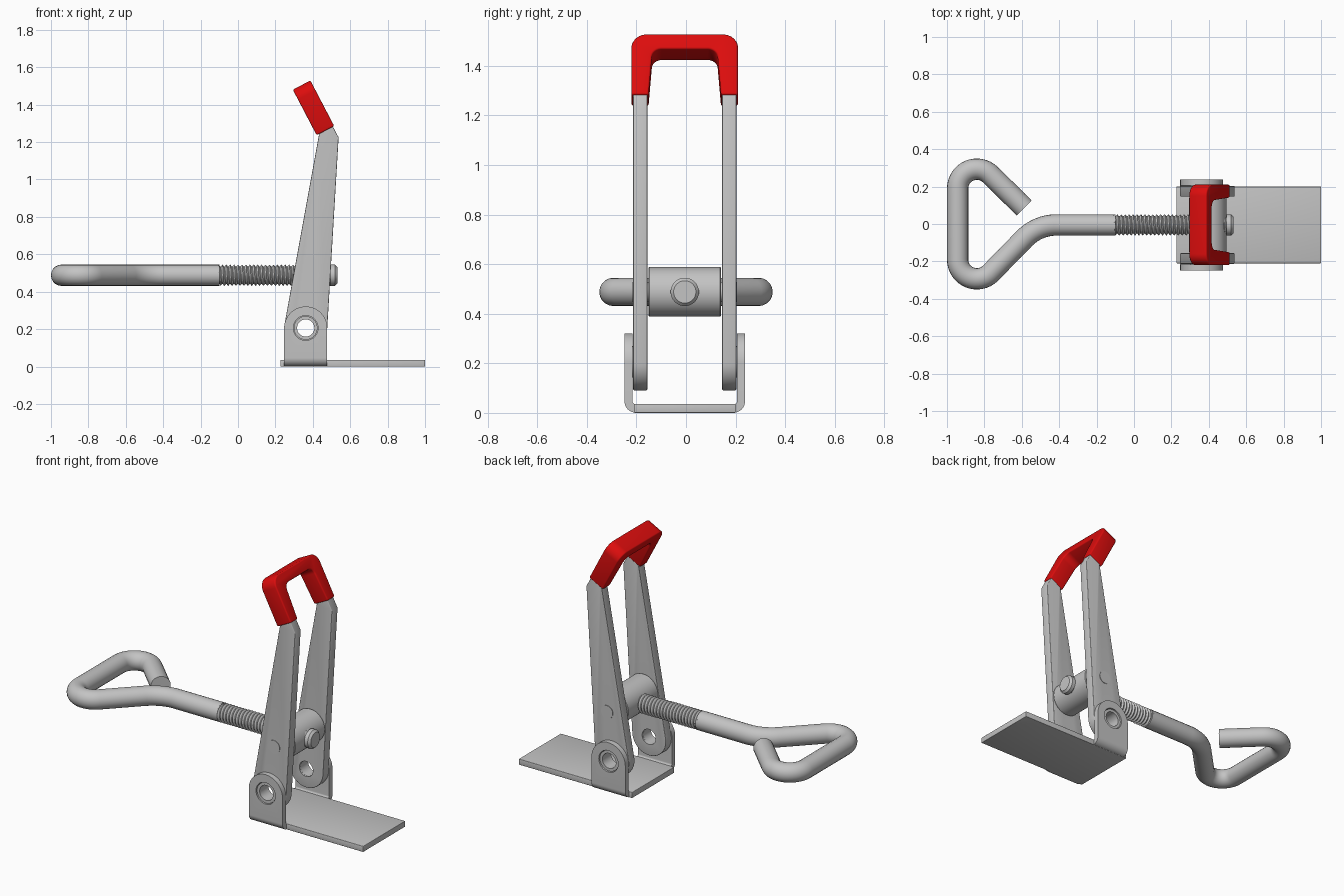
import bpy, bmesh, math
from mathutils import Vector

if "Cube" in bpy.data.objects:
    bpy.data.objects.remove(bpy.data.objects["Cube"])

CY = -0.005                      # centre line of the clamp in y
ROD_Z, PIN_X = 0.488, 0.395      # rod height, cross barrel position
PIV = (0.362, 0.206)             # pivot of lever on bracket (x, z)


def material(name, rgb):
    m = bpy.data.materials.new(name)
    m.diffuse_color = (*rgb, 1)
    m.use_nodes = True
    m.node_tree.nodes["Principled BSDF"].inputs["Base Color"].default_value = m.diffuse_color
    return m


steel = material("steel_grey", (0.55, 0.55, 0.55))
red = material("grip_red", (0.72, 0.004, 0.004))


def finish(name, bm, mat):
    bmesh.ops.remove_doubles(bm, verts=bm.verts, dist=1e-5)
    bmesh.ops.recalc_face_normals(bm, faces=bm.faces)
    me = bpy.data.meshes.new(name)
    bm.to_mesh(me)
    bm.free()
    me.materials.append(mat)
    ob = bpy.data.objects.new(name, me)
    bpy.context.collection.objects.link(ob)
    return ob


def arc(cx, cy, r, a0, a1, n=16):
    return [(cx + r * math.cos(math.radians(a0 + (a1 - a0) * i / n)),
             cy + r * math.sin(math.radians(a0 + (a1 - a0) * i / n))) for i in range(n + 1)]


def rounded(pts, n=8):
    """Closed outline of (a, b, radius) with filleted corners."""
    out = []
    for i, (a, b, r) in enumerate(pts):
        p = Vector((a, b))
        if r == 0:
            out.append(p)
            continue
        u = (Vector(pts[i - 1][:2]) - p).normalized()
        v = (Vector(pts[(i + 1) % len(pts)][:2]) - p).normalized()
        half = u.angle(v) / 2
        c = p + (u + v).normalized() * (r / math.sin(half))
        s, e = p + u * (r / math.tan(half)) - c, p + v * (r / math.tan(half)) - c
        for k in range(n + 1):
            d = s.lerp(e, k / n)
            out.append(c + d.normalized() * r)
    return [tuple(p) for p in out]


def prism(name, pts, to3d, lo, hi, mat, bevel=0):
    bm = bmesh.new()
    a, b = ([bm.verts.new(to3d(p[0], p[1], d)) for p in pts] for d in (lo, hi))
    bm.faces.new(a)
    bm.faces.new(b)
    for i in range(len(pts)):
        j = (i + 1) % len(pts)
        bm.faces.new((a[i], a[j], b[j], b[i]))
    ob = finish(name, bm, mat)
    if bevel:
        m = ob.modifiers.new("bevel", 'BEVEL')
        m.width, m.segments, m.limit_method = bevel, 3, 'ANGLE'
        m.angle_limit = math.radians(40)
        apply(ob, m)
    return ob


def apply(ob, mod):
    bpy.context.view_layer.objects.active = ob
    bpy.ops.object.modifier_apply(modifier=mod.name)


def boolean(ob, cutter, op):
    m = ob.modifiers.new("cut", 'BOOLEAN')
    m.object, m.operation, m.solver = cutter, op, 'EXACT'
    apply(ob, m)
    bpy.data.objects.remove(cutter)


def lathe(name, profile, to3d, mat, closed=False, n=48):
    """Spin (distance, radius) points; to3d maps distance, u, v to space."""
    bm = bmesh.new()
    rings = [[bm.verts.new(to3d(d, r * math.cos(2 * math.pi * j / n), r * math.sin(2 * math.pi * j / n)))
              for j in range(n)] for d, r in profile]
    for i in range(len(rings) - (0 if closed else 1)):
        p, q = rings[i], rings[(i + 1) % len(rings)]
        for j in range(n):
            k = (j + 1) % n
            bm.faces.new((p[j], p[k], q[k], q[j]))
    return finish(name, bm, mat)


def side_view(a, b, d):          # outline in x/z, depth in y
    return (a, CY + d, b)


def end_view(a, b, d):           # outline in y/z, depth in x
    return (d, CY + a, b)


def about(x, z):                 # lathe axis along y
    return lambda d, u, v: (x + u, CY + d, z + v)


def along_rod(d, u, v):          # lathe axis along x
    return (d, CY + u, ROD_Z + v)


# base plate
prism("base_plate", [(-0.205, 0), (0.205, 0), (0.205, 0.036), (-0.205, 0.036)],
      end_view, 0.227, 1.0, steel, 0.003)

# folded bracket: U section trimmed to the ear silhouette, then drilled
u_section = rounded([(-0.243, 0.5, 0), (-0.243, 0.001, 0.045), (0.243, 0.001, 0.045), (0.243, 0.5, 0),
                     (0.211, 0.5, 0), (0.211, 0.034, 0.014), (-0.211, 0.034, 0.014), (-0.211, 0.5, 0)])
bracket = prism("pivot_bracket", u_section, end_view, 0.2, 0.55, steel)
ear = [(PIV[0] - 0.115, -0.1), (PIV[0] + 0.115, -0.1)] + arc(*PIV, 0.115, 0, 180, 32)
boolean(bracket, prism("ear_shape", ear, side_view, -0.4, 0.4, steel), 'INTERSECT')
boolean(bracket, prism("ear_drill", arc(*PIV, 0.066, 0, 352.5, 47), side_view, -0.4, 0.4, steel), 'DIFFERENCE')

# lever arms, rivets
arm = arc(*PIV, 0.115, 170, 357, 28) + [(0.538, 1.225), (0.445, 1.40), (0.340, 1.417), (0.433, 1.24)]
for s, side in ((-1, "front"), (1, "back")):
    ob = prism("lever_arm_" + side, arm, side_view, s * 0.151, s * 0.208, steel, 0.004)
    boolean(ob, prism("arm_drill", arc(*PIV, 0.0465, 0, 352.5, 47), side_view, -0.4, 0.4, steel), 'DIFFERENCE')
    lathe("pivot_rivet_" + side, [(s * 0.16, 0.046), (s * 0.16, 0.063), (s * 0.236, 0.063), (s * 0.236, 0.046)],
          about(*PIV), steel, closed=True)

# red grip: U shape in the tilted plane of the lever top
up, out = Vector((-0.463, 0, 0.886)), Vector((0.886, 0, 0.463))
origin = Vector((0.4675, CY, 1.261))
grip = rounded([(-0.215, 0, 0), (-0.215, 0.275, 0.06), (0.215, 0.275, 0.06), (0.215, 0, 0),
                (0.146, 0, 0), (0.13, 0.208, 0.04), (-0.13, 0.208, 0.04), (-0.146, 0, 0)])
prism("red_grip", grip, lambda a, b, d: origin + Vector((0, a, 0)) + up * b + out * d,
      -0.053, 0.053, red, 0.008)

# cross barrel and its pin
lathe("cross_barrel", [(-0.147, 0), (-0.147, 0.096), (-0.143, 0.1), (0.143, 0.1), (0.147, 0.096), (0.147, 0)],
      about(PIN_X, ROD_Z), steel)
lathe("barrel_pin", [(-0.211, 0), (-0.211, 0.04), (0.211, 0.04), (0.211, 0)], about(PIN_X, ROD_Z), steel)

# threaded part of the rod: core, helical ridge, chamfered tip
lathe("thread_core", [(-0.12, 0), (-0.12, 0.047), (0.51, 0.047), (0.51, 0)], along_rod, steel)
bm = bmesh.new()
pitch, n = 0.021, 32
count = int(0.62 / pitch) * n
crest, root = [], []
for k in range(count):
    a = 2 * math.pi * k / n
    for row, r, shift in ((crest, 0.057, 0), (root, 0.045, pitch / 2)):
        row.append(bm.verts.new(along_rod(-0.11 + pitch * k / n + shift, r * math.cos(a), r * math.sin(a))))
for k in range(count - 1):
    bm.faces.new((crest[k], crest[k + 1], root[k + 1], root[k]))
    if k + n + 1 < count:
        bm.faces.new((root[k], root[k + 1], crest[k + n + 1], crest[k + n]))
finish("rod_thread", bm, steel)
lathe("rod_tip", [(0.495, 0), (0.495, 0.057), (0.518, 0.057), (0.531, 0.045), (0.531, 0)], along_rod, steel)

# plain rod bent into an open triangular handle
path = [(-0.587, 0.086)] + arc(-0.84, 0.19, 0.103, 45, 180) + arc(-0.84, -0.19, 0.103, 180, 315)
bend = 0.24
path += arc(-0.414, CY - bend, bend, 135, 90) + [(-0.1, CY)]
cu = bpy.data.curves.new("rod_path", 'CURVE')
cu.dimensions = '3D'
cu.bevel_depth, cu.bevel_resolution, cu.use_fill_caps = 0.057, 8, True
sp = cu.splines.new('POLY')
sp.points.add(len(path) - 1)
for pt, (x, y) in zip(sp.points, path):
    pt.co = (x, y, ROD_Z, 1)
tmp = bpy.data.objects.new("rod_path", cu)
bpy.context.collection.objects.link(tmp)
bm = bmesh.new()
bm.from_mesh(tmp.to_mesh())
bpy.data.objects.remove(tmp)
finish("handle_rod", bm, steel)

# smooth round surfaces, keep hard edges
for ob in bpy.context.scene.objects:
    ob.select_set(True)
    bpy.context.view_layer.objects.active = ob
bpy.ops.object.shade_smooth_by_angle(angle=math.radians(35))
